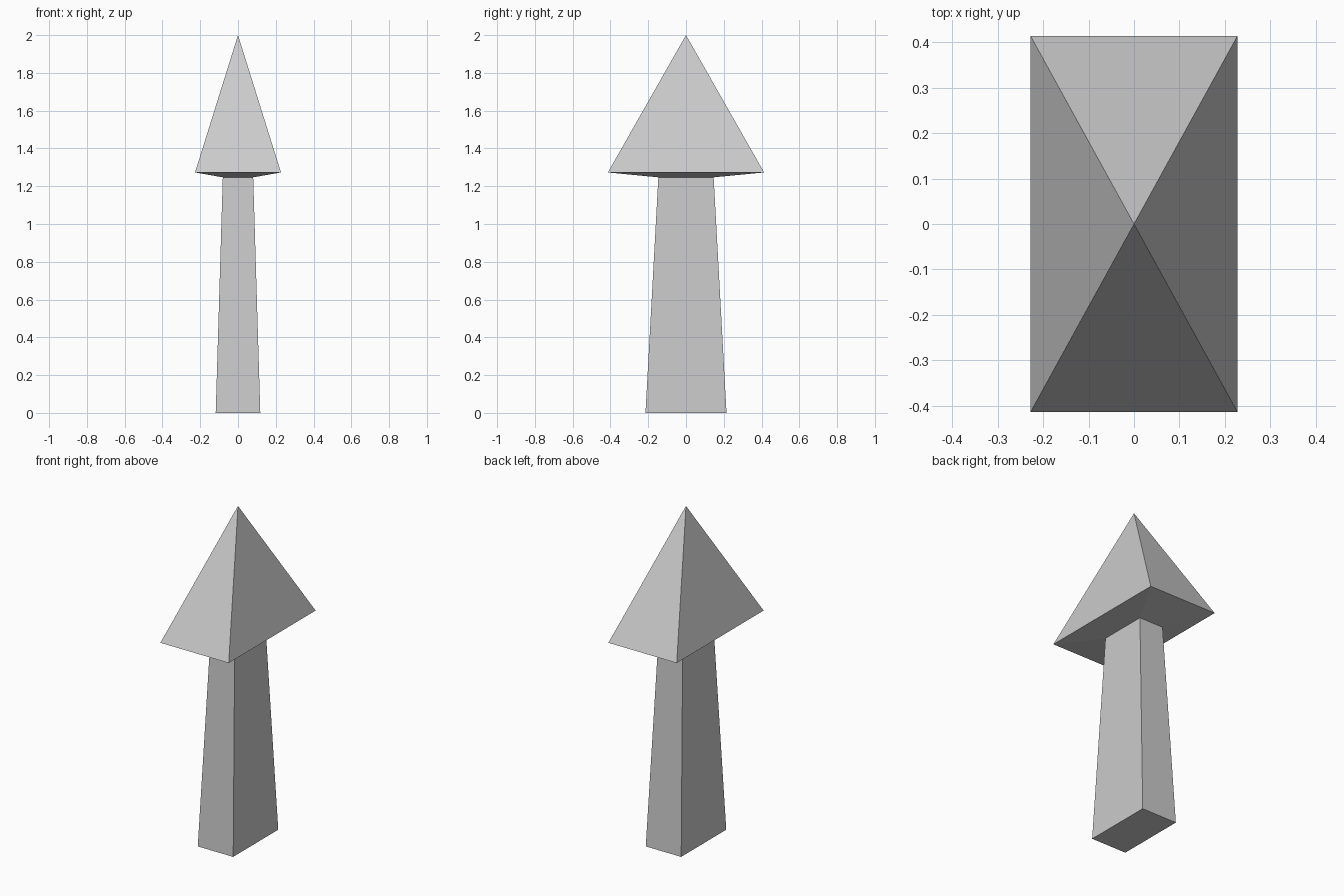
import bpy
import bmesh

if "Cube" in bpy.data.objects:
    bpy.data.objects.remove(bpy.data.objects["Cube"])

DEPTH_RATIO = 0.4135 / 0.2275  # rectangular section, y to x


def ring(bm, half_x, z):
    """Rectangular cross-section centred on the z axis."""
    half_y = half_x * DEPTH_RATIO
    return [bm.verts.new((sx * half_x, sy * half_y, z))
            for sx, sy in ((-1, -1), (1, -1), (1, 1), (-1, 1))]


bm = bmesh.new()

# Tapered shaft, flared underside and wide rim of the head
profile = [(0.118, 0.0), (0.0805, 1.247), (0.2275, 1.273)]
rings = [ring(bm, half_x, z) for half_x, z in profile]
for low, high in zip(rings, rings[1:]):
    for i in range(4):
        j = (i + 1) % 4
        bm.faces.new((low[i], low[j], high[j], high[i]))

# Flat foot
bm.faces.new(rings[0][::-1])

# Pyramid point
tip = bm.verts.new((0, 0, 2))
for i in range(4):
    bm.faces.new((rings[-1][i], rings[-1][(i + 1) % 4], tip))

bmesh.ops.recalc_face_normals(bm, faces=bm.faces)
mesh = bpy.data.meshes.new("arrow_post")
bm.to_mesh(mesh)
bm.free()
bpy.context.collection.objects.link(bpy.data.objects.new("arrow_post", mesh))
